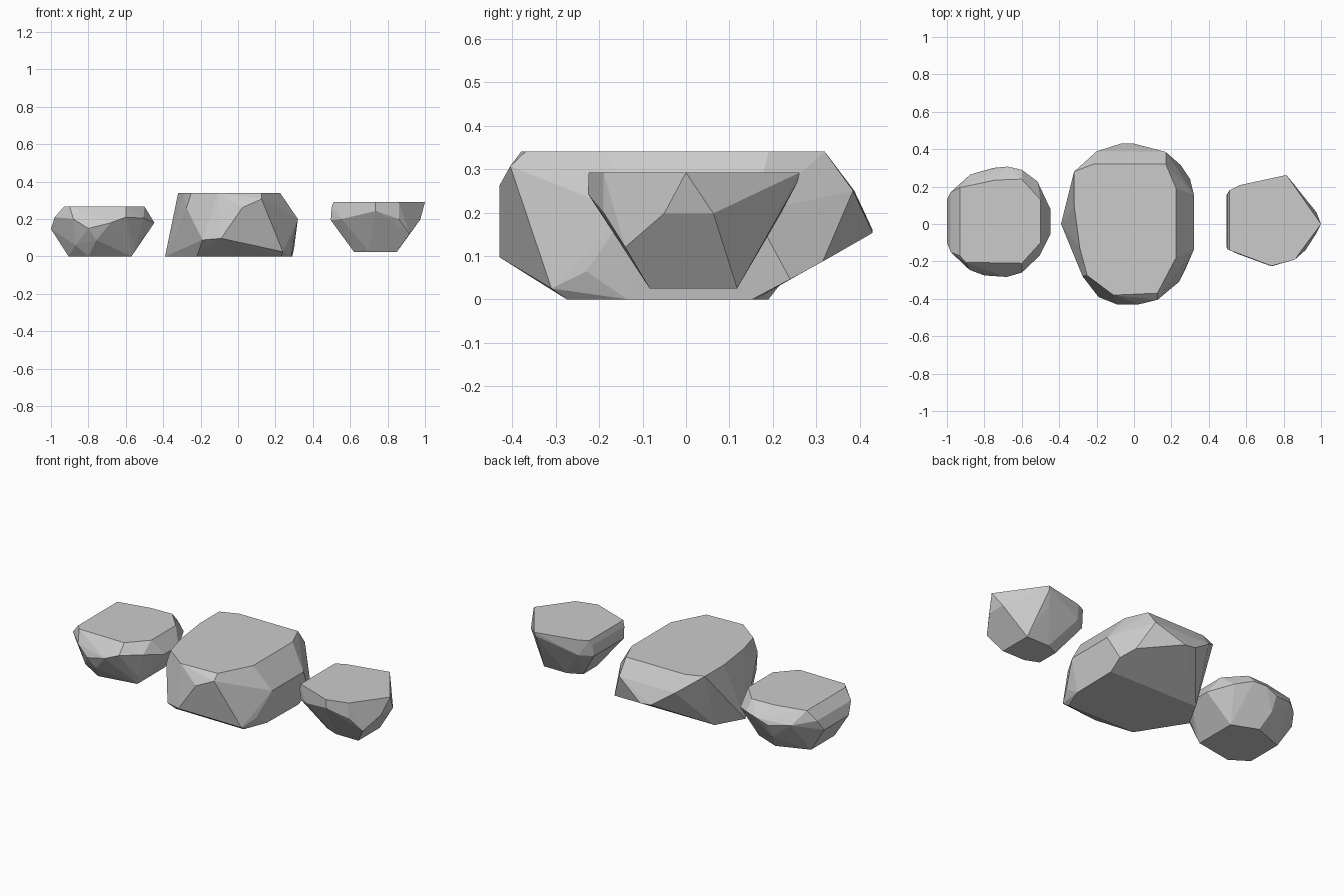
import bpy, bmesh, math


def rock(name, corners):
    """Faceted boulder: convex hull of its corners, near-coplanar faces merged."""
    bm = bmesh.new()
    for c in corners:
        bm.verts.new(c)
    res = bmesh.ops.convex_hull(bm, input=bm.verts[:])
    junk = {v for v in res["geom_interior"] + res["geom_unused"]
            if isinstance(v, bmesh.types.BMVert)}
    bmesh.ops.delete(bm, geom=list(junk), context='VERTS')
    bmesh.ops.dissolve_limit(bm, angle_limit=math.radians(3),
                             verts=bm.verts[:], edges=bm.edges[:])
    bmesh.ops.recalc_face_normals(bm, faces=bm.faces[:])
    me = bpy.data.meshes.new(name)
    bm.to_mesh(me)
    bm.free()
    ob = bpy.data.objects.new(name, me)
    bpy.context.collection.objects.link(ob)
    return ob


def level(z, *xy):
    return [(x, y, z) for x, y in xy]


# large middle boulder
rock("middle_rock",
     level(0, (-.39, 0), (-.22, -.27), (.23, -.275), (.285, -.135), (.29, .153), (-.3, .16))
     # lower corners
     + [(.24, -.31, .025), (.19, -.296, .07), (.28, -.23, .064), (-.19, -.39, .088),
        (-.09, -.43, .097), (.30, .24, .046), (.25, .315, .087)]
     # waist corners
     + [(.32, -.137, .2), (.32, .157, .2), (0, .43, .153), (-.07, .43, .16), (.17, .385, .25),
        (.024, -.43, .262), (.126, -.405, .307), (-.275, -.28, .26), (-.2, .388, .25)]
     # top rim and slight crown
     + level(.34, (-.32, .28), (-.217, .32), (.056, .275), (.17, .32), (.225, .19),
             (.225, -.18), (.125, -.37), (.083, -.365), (-.11, -.38), (-.25, -.275),
             (-.29, -.126), (-.32, .1))
     + level(.345, (-.1, .05), (0, .1), (.08, 0), (0, -.14), (-.1, -.08)))

# left boulder
rock("left_rock",
     level(0, (-.906, -.1), (-.8, -.17), (-.57, -.13), (-.57, .13), (-.72, .19), (-.906, .12))
     + [(-.87, -.19, .06), (-.757, -.25, .088), (-.55, -.14, .045), (-.55, .14, .045),
        (-.75, .26, .088)]
     # waist corners
     + [(-1, -.1, .147), (-1, .13, .147), (-.98, -.15, .21), (-.98, .17, .21),
        (-.88, -.245, .2), (-.8, -.275, .15), (-.68, -.283, .18), (-.6, -.26, .21),
        (-.505, -.17, .205), (-.447, -.055, .18), (-.447, .08, .18), (-.516, .227, .19),
        (-.6, .29, .21), (-.676, .307, .2), (-.75, .3, .17), (-.875, .265, .19)]
     # top rim
     + level(.267, (-.93, .195), (-.93, -.17), (-.9, -.205), (-.6, -.21), (-.5, -.1),
             (-.5, .13), (-.6, .24), (-.74, .235)))

# right boulder
rock("right_rock",
     level(.025, (.62, -.05), (.7, -.084), (.85, -.084), (.85, .118), (.7, .118), (.62, .08))
     # waist corners
     + [(.917, -.14, .12), (.92, .1, .165), (.86, -.19, .2), (.555, -.16, .2),
        (.495, -.125, .195), (.495, .155, .195), (.5, .16, .26), (.5, -.135, .26),
        (.975, -.05, .198), (.975, .063, .198), (.735, -.226, .243), (.78, .22, .2),
        (.81, .257, .27), (.565, .205, .2)]
     # top rim
     + level(.292, (1, 0), (.815, .262), (.565, .208), (.51, .18), (.51, -.14),
             (.735, -.224), (.86, -.19)))
